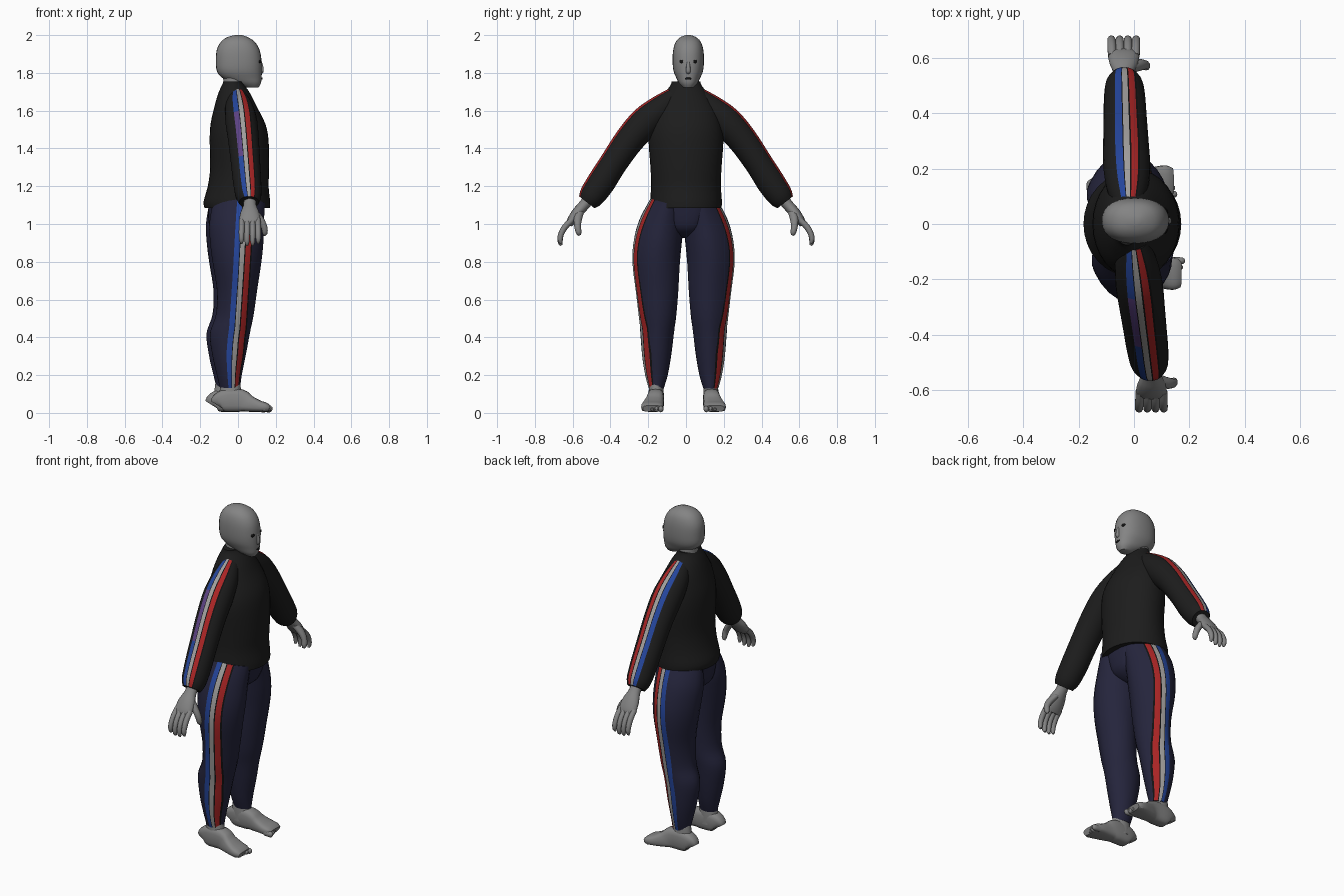
import bpy, bmesh, math
from mathutils import Vector

if "Cube" in bpy.data.objects:
    bpy.data.objects.remove(bpy.data.objects["Cube"], do_unlink=True)


def material(name, red, green, blue):
    mat = bpy.data.materials.new(name)
    mat.use_nodes = True
    colour = (red, green, blue, 1)
    mat.diffuse_color = colour
    mat.node_tree.nodes["Principled BSDF"].inputs["Base Color"].default_value = colour
    return mat


skin = material("grey skin", .23, .23, .23)
jacket = material("jacket black", .012, .012, .012)
trousers = material("trouser navy", .018, .018, .045)
blue = material("stripe blue", .018, .06, .33)
white = material("stripe white", .35, .34, .33)
red = material("stripe red", .4, .018, .018)
purple = material("stripe purple", .11, .055, .23)
dark = material("dark outline", .006, .006, .006)

X, Y = Vector((1, 0, 0)), Vector((0, 1, 0))
STRIPE_EDGES = (-.045, -.017, -.013, .01, .016, .042, .049)
BANDS = (blue, dark, white, dark, red, dark)


def smooth_rows(rows, steps):
    """Run a smooth spline through the section rows."""
    rows = [Vector(r) for r in rows]
    result = []
    for i in range(len(rows) - 1):
        a, b, c, d = (rows[max(i - 1, 0)], rows[i], rows[i + 1],
                      rows[min(i + 2, len(rows) - 1)])
        for k in range(steps):
            t = k / steps
            result.append(b + (c - a) * (t / 2)
                          + (a * 2 - b * 5 + c * 4 - d) * (t * t / 2)
                          + (b * 3 - a - c * 3 + d) * (t ** 3 / 2))
    return result + [rows[-1]]


def power(value, exponent):
    return math.copysign(abs(value) ** exponent, value)


def loft(name, rows, mat, side=1, axis=X, steps=3, sides=20, round_power=1,
         outer_power=None, stripe=None, purple_range=None):
    """Skin elliptical sections: centre x, y, z, radius on axis, other radius."""
    rows = smooth_rows(rows, steps)
    centres = [Vector(r[:3]) for r in rows]
    bm = bmesh.new()
    rings = []
    for i, row in enumerate(rows):
        tangent = centres[min(i + 1, len(rows) - 1)] - centres[max(i - 1, 0)]
        normal = axis.cross(tangent).normalized()
        ra, rb = row[3], row[4]
        if stripe:
            shift = stripe(centres[i]) - centres[i].x
            shift = max(-.35 * ra, min(.35 * ra, shift))
            scale = min(1, ra / .09)
            angles = [math.asin(max(-.97, min(.97, (shift + e * scale) / ra)))
                      for e in STRIPE_EDGES]
            gap = (math.tau + angles[0] - angles[-1]) / sides
            angles += [angles[-1] + gap * k for k in range(1, sides)]
        else:
            angles = [math.tau * k / sides for k in range(sides)]
        ring = []
        for t in angles:
            exponent = outer_power if outer_power and math.cos(t) > 0 else round_power
            p = (centres[i] + axis * ra * power(math.sin(t), round_power)
                 + normal * rb * power(math.cos(t), exponent))
            ring.append(bm.verts.new((p.x, p.y * side, p.z)))
        rings.append(ring)
    slots = [mat]
    if stripe:
        slots += list(dict.fromkeys(BANDS)) + [purple]
    count = len(rings[0])
    for upper, lower in zip(rings, rings[1:]):
        for k in range(count):
            n = (k + 1) % count
            face = bm.faces.new((upper[k], upper[n], lower[n], lower[k]))
            if stripe and k < len(BANDS):
                band = BANDS[k]
                z = upper[k].co.z
                if band is blue and purple_range and purple_range[0] < z < purple_range[1]:
                    band = purple
                face.material_index = slots.index(band)
    bm.faces.new(rings[0])
    bm.faces.new(rings[-1])
    bmesh.ops.recalc_face_normals(bm, faces=bm.faces)
    return finish(name, bm, slots)


def finish(name, bm, slots):
    mesh = bpy.data.meshes.new(name)
    bm.to_mesh(mesh)
    bm.free()
    for mat in slots:
        mesh.materials.append(mat)
    obj = bpy.data.objects.new(name, mesh)
    bpy.context.collection.objects.link(obj)
    bpy.ops.object.select_all(action="DESELECT")
    obj.select_set(True)
    bpy.context.view_layer.objects.active = obj
    bpy.ops.object.shade_smooth_by_angle(angle=math.radians(50))
    return obj


def slab(z, back, front, half_width, y=0):
    return ((back + front) / 2, y, z, (front - back) / 2, half_width)


def bead(name, place, size, turn=0):
    """Small flattened face detail."""
    bm = bmesh.new()
    bmesh.ops.create_uvsphere(bm, u_segments=12, v_segments=8, radius=1)
    bmesh.ops.scale(bm, vec=size, verts=bm.verts)
    obj = finish(name, bm, [dark])
    obj.location = place
    obj.rotation_euler.z = turn


# Head, neck and face
MID = .012
loft("head", [slab(*r, MID) for r in (
    (2, -.015, .02, .012), (1.99, -.055, .05, .04), (1.965, -.09, .088, .066),
    (1.92, -.113, .115, .08), (1.86, -.117, .125, .083), (1.81, -.112, .126, .078),
    (1.775, -.085, .125, .064), (1.745, -.02, .121, .048), (1.722, .045, .108, .026))],
    skin, sides=28, round_power=.88)
loft("neck", [slab(*r, MID) for r in (
    (1.84, -.08, .04, .055), (1.76, -.078, .035, .056), (1.68, -.08, .03, .06))], skin)
loft("nose", [(.12, MID, 1.86, .006, .007), (.126, MID, 1.83, .009, .011),
              (.127, MID, 1.805, .008, .012), (.122, MID, 1.795, .004, .006)],
     skin, sides=10)
for label, s in (("near", -1), ("far", 1)):
    bead(label + "_eye", (.117, MID + s * .037, 1.86), (.004, .012, .009), s * .5)
bead("mouth", (.126, MID, 1.77), (.004, .018, .006))

# Jacket body with standing collar and flared hem
loft("jacket_body", [slab(*r) for r in (
    (1.755, -.075, .025, .076), (1.735, -.085, .035, .082), (1.69, -.105, .065, .115),
    (1.62, -.125, .1, .16), (1.53, -.145, .145, .188), (1.44, -.15, .162, .198),
    (1.3, -.147, .165, .188), (1.2, -.16, .162, .185), (1.12, -.182, .17, .19),
    (1.085, -.177, .17, .188))], jacket, sides=32)

# Trouser seat bridging the legs
loft("trouser_seat", [slab(*r) for r in (
    (1.12, -.155, .14, .16), (1.04, -.158, .128, .13), (.98, -.148, .11, .1),
    (.945, -.11, .07, .06), (.925, -.05, .02, .02))], trousers, sides=28, round_power=.75)

# Limbs: each side shares its shape, with its own small forward or backward step
for label, s, swing_start, swing, leg_step, foot_step in (
        ("near", -1, -.01, .13, .009, 0), ("far", 1, -.02, -.03, -.009, -.028)):
    def arm_x(y):
        return swing_start + swing * abs(y)

    # Sleeve with shoulder stripes
    loft(label + "_sleeve", [(arm_x(y), y, z, rx, rn) for y, z, rx, rn in (
        (.06, 1.675, .05, .052), (.13, 1.615, .075, .072), (.215, 1.54, .085, .084),
        (.3, 1.445, .082, .079), (.385, 1.322, .078, .074), (.45, 1.22, .075, .075),
        (.5, 1.148, .068, .068), (.525, 1.115, .052, .052))],
        jacket, side=s, steps=4, stripe=lambda c: arm_x(c.y) + .002,
        purple_range=(1.36, 1.6) if s < 0 else None)

    # Palm, curled fingers and thumb
    hand_x = arm_x(.56)
    loft(label + "_palm", [(hand_x, y, z, rx, rn) for y, z, rx, rn in (
        (.5, 1.15, .034, .032), (.54, 1.1, .034, .029), (.575, 1.06, .05, .029),
        (.605, 1.02, .056, .024), (.62, .995, .052, .016))], skin, side=s, sides=16)
    for number, dx in enumerate((-.042, -.014, .014, .042)):
        reach = .01 * (number in (1, 2))
        loft(f"{label}_finger_{number + 1}", [(hand_x + dx * k, y, z, r, r) for k, y, z, r in (
            (1, .605, 1.02, .016), (1.03, .64, .985, .016), (1.06, .662, .945, .015),
            (1.06, .666, .915 - reach, .013), (1.06, .66, .897 - reach, .006))],
            skin, side=s, sides=10)
    loft(label + "_thumb", [(hand_x + dx, y, z, r, r) for dx, y, z, r in (
        (.02, .56, 1.07, .022), (.052, .572, 1.03, .022), (.074, .574, .99, .018),
        (.08, .568, .955, .015), (.078, .562, .94, .007))], skin, side=s, sides=10)

    # Trouser leg with side stripes
    offset = -.013 * s
    loft(label + "_trouser_leg", [
        slab(z, b + .006 + leg_step, f - .006 + leg_step, r, y + offset) for z, b, f, r, y in (
        (1.11, -.15, .14, .09, .088), (1, -.168, .134, .118, .117), (.9, -.163, .132, .127, .137),
        (.8, -.15, .122, .126, .145), (.65, -.127, .099, .113, .14), (.52, -.132, .08, .1, .138),
        (.42, -.164, .06, .089, .14), (.3, -.15, .037, .077, .143), (.2, -.127, .017, .06, .144),
        (.13, -.11, .008, .04, .145))],
        trousers, side=s, steps=4, outer_power=1.35,
        stripe=lambda c: c.z * .065 - .04 + leg_step)

    # Ankle, foot and toes, turned slightly outward
    loft(label + "_ankle", [slab(z, b + foot_step, f + foot_step, r, .145 + offset)
                            for z, b, f, r in (
        (.17, -.09, .01, .034), (.11, -.098, .018, .04), (.05, -.105, .03, .042))],
        skin, side=s)
    loft(label + "_foot", [(x + foot_step, .148 + offset + y, top / 2 + .005, w, top / 2)
                           for x, y, w, top in (
        (-.112, 0, .024, .075), (-.1, 0, .036, .1), (-.06, 0, .043, .122),
        (.015, 0, .045, .12), (.06, .008, .05, .088), (.11, .015, .058, .062),
        (.145, .018, .058, .05), (.165, .018, .05, .036))],
        skin, side=s, axis=Y, round_power=.65)
    for number in range(5):
        y = .12 + offset + number * .023
        tip = .182 - number * .007 + foot_step
        size = .017 - number * .0015
        loft(f"{label}_toe_{number + 1}", [
            (.13 + foot_step, y, .022, size * .8, size), (tip - .012, y, .02, size * .8, size),
            (tip, y, .018, size * .4, size * .5)], skin, side=s, axis=Y, sides=10)
